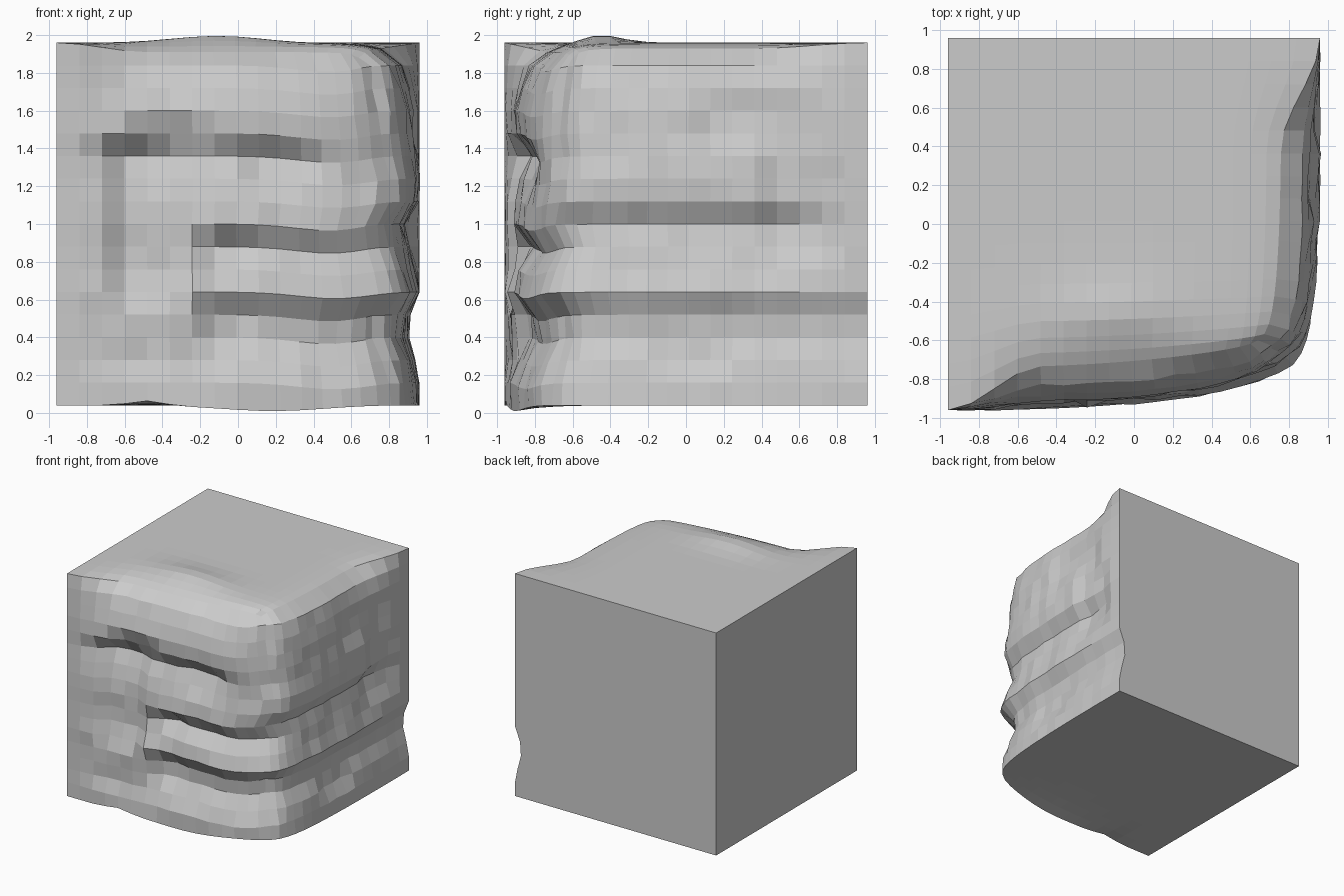
import bpy, bmesh, math, random

if "Cube" in bpy.data.objects:
    bpy.data.objects.remove(bpy.data.objects["Cube"])

random.seed(4)
H = 0.96   # half width of the block
N = 16     # quads along each edge

# inward offset of each horizontal layer, bottom to top
FRONT = [.00, .00, .04, .10, .09, .00, .03, .11, .03, .04, .07, .12, .04, .04, .07, .12, .22]
RIGHT = [.00, .01, .03, .07, .06, .00, .03, .05, .07, .00, .00, .01, .02, .03, .05, .09, .20]
# extra rounding of the vertical corner at each layer
CORNER = [.07, .07, .09, .10, .10, .06, .07, .09, .08, .08, .08, .10, .11, .12, .11, .09, .04]

# local hollows: low, high along the face, low, high in z, depth
FRONT_DENTS = [(-.65, -.34, .60, 1.40, .06), (-.50, -.22, 1.40, 1.52, .05),
               (-.15, .02, .38, .92, .03), (.02, .40, 1.20, 1.38, .02)]
RIGHT_DENTS = [(.10, .38, 1.45, 1.65, .03), (.46, .64, 1.30, 1.65, .03),
               (.46, .74, .76, 1.28, .03), (-.20, .20, .26, .32, .03)]


def smooth(t):
    t = max(0.0, min(1.0, t))
    return t * t * (3 - 2 * t)


def dent(dents, u, z):
    return sum(d for a, b, c, e, d in dents if a < u < b and c < z < e)


def ledge_reach(row, x):
    """How strongly a front groove shows at this x."""
    if row in (3, 4, 7):
        return .35 + .65 * smooth((x + .3) / .3)
    if row == 11:
        return 1 - .5 * smooth((x - .3) / .3)
    return 1


# rock block: flat back, left and base; weathered front, right and top
bm = bmesh.new()
bmesh.ops.create_cube(bm, size=2 * H)
bmesh.ops.subdivide_edges(bm, edges=bm.edges[:], cuts=N - 1, use_grid_fill=True)
for v in bm.verts:
    x, y, z = v.co.x, v.co.y, v.co.z + 1
    a, b, c = (x + H) / (2 * H), (H - y) / (2 * H), (z - 1 + H) / (2 * H)
    row = round(c * N)
    env_f = smooth(a / .25)
    env_r = smooth(b / .3)
    low = max(env_r, .8 if 1 < row < 5 else 0)
    # rounded vertical corner plus layered ledges, calmer near the corner
    inset_f = .20 * a ** 2.5 + dent(FRONT_DENTS, x, z)
    inset_f += FRONT[row] * env_f * ledge_reach(row, x) * (1 - .4 * a ** 5)
    inset_r = .08 * b ** 3 + RIGHT[row] * low + dent(RIGHT_DENTS, y, z)
    if a > 0 and b > 0 and 0 < row < N:
        inset_f += random.uniform(-.01, .01) * env_f
        inset_r += random.uniform(-.01, .01) * env_r
    bite = CORNER[row] * (a * b) ** 9
    v.co.y = y + inset_f * b ** 4 + bite * .7
    v.co.x = x - inset_r * a ** 4 - bite
    # swollen top with drooping rim, slightly sagging layers and base rim
    dz = 0
    if row == N:
        dz += .042 * math.exp(-((x + .1) / .35) ** 2 - ((y + .55) / .2) ** 2)
        dz -= .05 * env_f * b ** 12 + .03 * env_r * a ** 12
    elif row == 0:
        dz -= .03 * math.exp(-((x - .2) / .4) ** 2) * b ** 12
        dz += .025 * math.exp(-((x + .48) / .12) ** 2) * b ** 12
    else:
        dz -= .035 * math.exp(-((x - .55) / .3) ** 2) * b ** 8
    v.co.z = z + dz

mesh = bpy.data.meshes.new("rock_block")
bm.to_mesh(mesh)
bm.free()
bpy.context.collection.objects.link(bpy.data.objects.new("rock_block", mesh))
